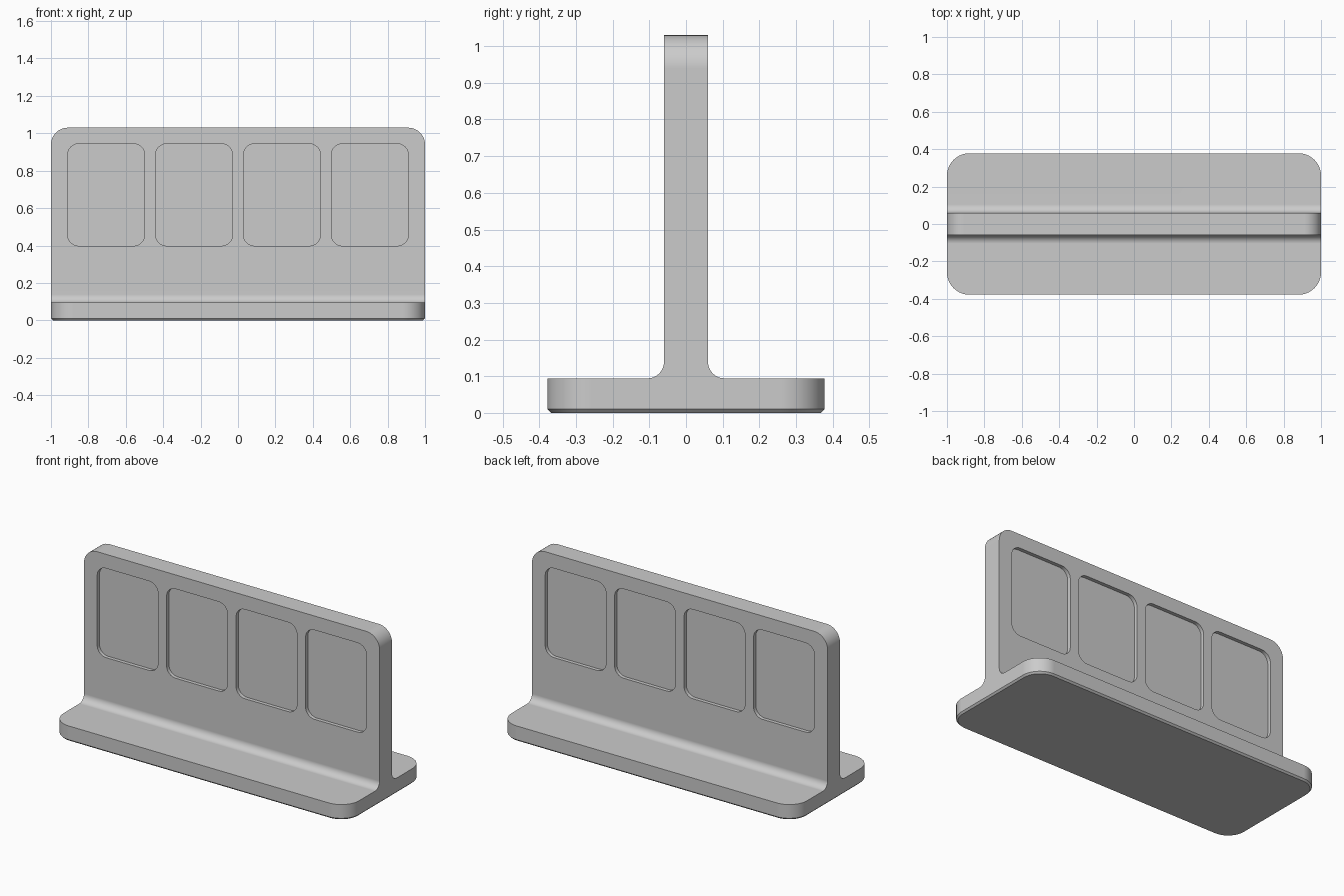
import bpy, bmesh
from math import pi, sin, cos, radians
from mathutils import Matrix

cube = bpy.data.objects.get("Cube")
if cube:
    bpy.data.objects.remove(cube, do_unlink=True)

HALF_LEN, HALF_DEPTH, HALF_WALL = 1.0, 0.378, 0.06
BASE_TOP, TOP, FILLET = 0.094, 1.03, 0.045

grey = bpy.data.materials.new("neutral grey")
grey.use_nodes = True
colour = (0.6, 0.6, 0.6, 1)
grey.diffuse_color = colour
grey.node_tree.nodes["Principled BSDF"].inputs["Base Color"].default_value = colour


def make_object(name, bm):
    bmesh.ops.recalc_face_normals(bm, faces=bm.faces)
    mesh = bpy.data.meshes.new(name)
    bm.to_mesh(mesh)
    bm.free()
    mesh.materials.append(grey)
    obj = bpy.data.objects.new(name, mesh)
    bpy.context.collection.objects.link(obj)
    return obj


def bevel(bm, rule, radius, segments):
    """Bevel every edge whose two end points satisfy the rule."""
    edges = [e for e in bm.edges if rule(e.verts[0].co, e.verts[1].co)]
    bmesh.ops.bevel(bm, geom=edges, offset=radius, segments=segments,
                    profile=0.5, affect='EDGES', clamp_overlap=False)


def near(a, b):
    return abs(a - b) < 1e-4


# Inverted T section with concave fillets, half of it mirrored
half = [(HALF_DEPTH, 0), (HALF_DEPTH, BASE_TOP)]
for i in range(9):
    a = -pi / 2 - i * pi / 16
    half.append((HALF_WALL + FILLET + FILLET * cos(a),
                 BASE_TOP + FILLET + FILLET * sin(a)))
half.append((HALF_WALL, TOP))
section = half + [(-y, z) for y, z in reversed(half)]

bm = bmesh.new()
end = bm.faces.new([bm.verts.new((-HALF_LEN, y, z)) for y, z in section])
grown = bmesh.ops.extrude_face_region(bm, geom=[end])["geom"]
bmesh.ops.translate(bm, vec=(2 * HALF_LEN, 0, 0),
                    verts=[v for v in grown if isinstance(v, bmesh.types.BMVert)])
bmesh.ops.recalc_face_normals(bm, faces=bm.faces)

# Rounded wall top corners, rounded base corners, chamfered underside
bevel(bm, lambda a, b: near(a.z, TOP) and near(b.z, TOP) and near(a.x, b.x), 0.09, 10)
bevel(bm, lambda a, b: near(abs(a.y), HALF_DEPTH) and near(a.y, b.y)
      and near(a.x, b.x), 0.12, 10)
bevel(bm, lambda a, b: near(a.z, 0) and near(b.z, 0), 0.01, 1)
stand = make_object("display_stand", bm)

# Rounded pocket cutters, four on each side of the wall
DEPTH = 0.022
bm = bmesh.new()
for side in (-1, 1):
    for x in (-0.705, -0.235, 0.235, 0.705):
        place = (Matrix.Translation((x, side * (HALF_WALL - DEPTH + 0.05), 0.671))
                 @ Matrix.Diagonal((0.412, 0.1, 0.546, 1)))
        bmesh.ops.create_cube(bm, size=1, matrix=place)
bevel(bm, lambda a, b: near(a.x, b.x) and near(a.z, b.z), 0.06, 8)
cutter = make_object("pocket_cutter", bm)
cutter.hide_render = True

cut = stand.modifiers.new("pockets", 'BOOLEAN')
cut.operation = 'DIFFERENCE'
cut.solver = 'EXACT'
cut.object = cutter
bpy.ops.object.select_all(action='DESELECT')
stand.select_set(True)
bpy.context.view_layer.objects.active = stand
bpy.ops.object.modifier_apply(modifier=cut.name)
bpy.data.objects.remove(cutter, do_unlink=True)

# Smooth fillets with flat panels
bpy.ops.object.shade_smooth_by_angle(angle=radians(30))
weighted = stand.modifiers.new("flat_panels", 'WEIGHTED_NORMAL')
weighted.keep_sharp = True
